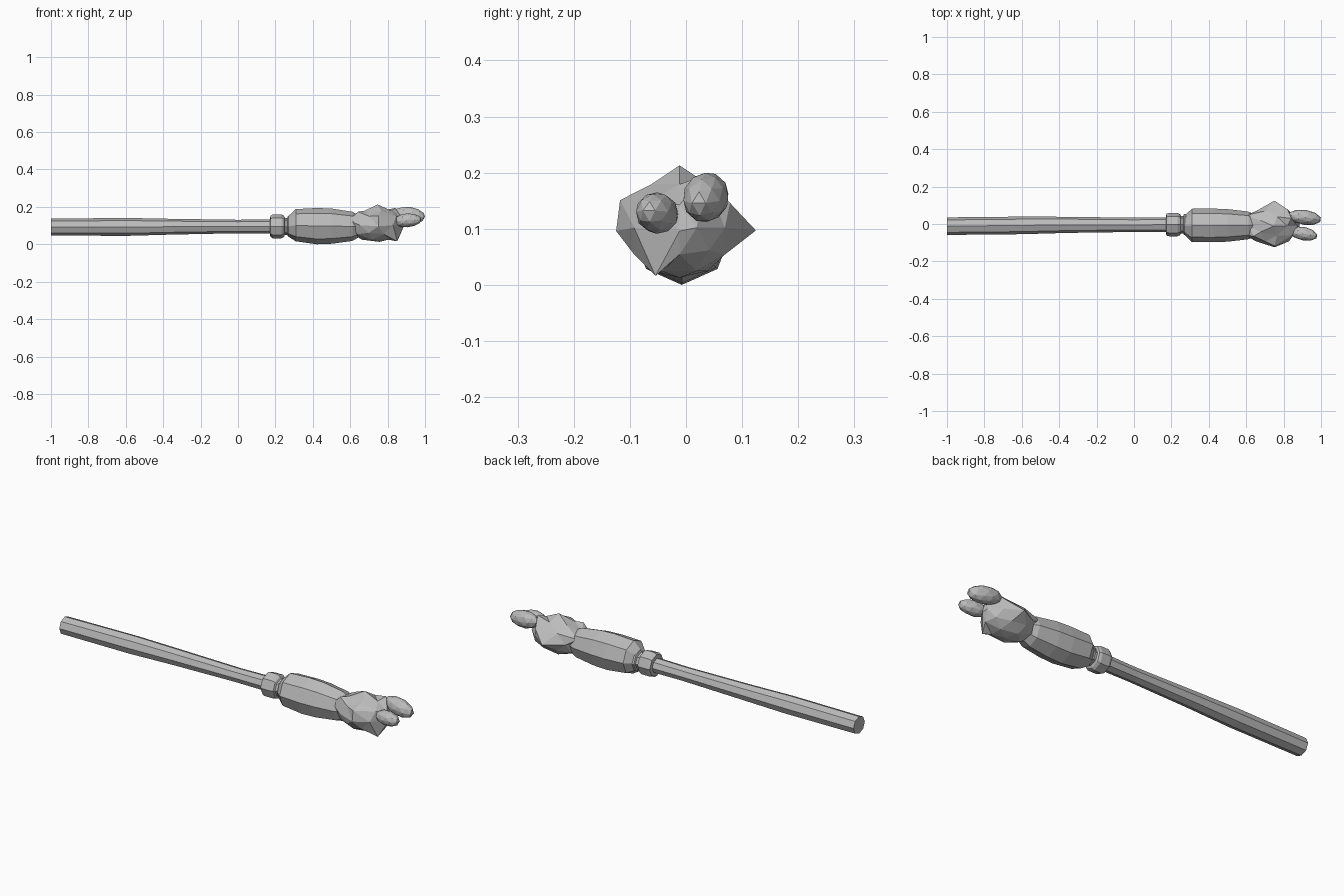
import bpy, bmesh, math
from mathutils import Vector, Matrix

if "Cube" in bpy.data.objects:
    bpy.data.objects.remove(bpy.data.objects["Cube"])

grey = bpy.data.materials.new("plain grey")
grey.diffuse_color = (0.5, 0.5, 0.5, 1)
grey.use_nodes = True
grey.node_tree.nodes["Principled BSDF"].inputs["Base Color"].default_value = grey.diffuse_color


def finish(name, bm):
    bmesh.ops.recalc_face_normals(bm, faces=bm.faces)
    me = bpy.data.meshes.new(name)
    bm.to_mesh(me)
    bm.free()
    me.materials.append(grey)
    ob = bpy.data.objects.new(name, me)
    bpy.context.collection.objects.link(ob)
    return ob


def tube(name, rings, sides=8):
    """Octagonal tube along x; each ring is (x, y centre, z centre, radius y, radius z)."""
    bm = bmesh.new()
    loops = []
    for x, cy, cz, ry, rz in rings:
        loops.append([bm.verts.new((x, cy + ry * math.sin(i * math.tau / sides),
                                    cz + rz * math.cos(i * math.tau / sides)))
                      for i in range(sides)])
    for a, b in zip(loops, loops[1:]):
        for i in range(sides):
            j = (i + 1) % sides
            bm.faces.new((a[i], a[j], b[j], b[i]))
    bm.faces.new(loops[0])
    bm.faces.new(loops[-1])
    return finish(name, bm)


def blob(name, centre, radii, yaw=0, pitch=0, pulls=()):
    """Faceted ellipsoid; each pull moves the nearest corner to a given point."""
    bm = bmesh.new()
    bmesh.ops.create_icosphere(bm, subdivisions=2, radius=1)
    m = (Matrix.Translation(centre) @ Matrix.Rotation(yaw, 4, 'Z')
         @ Matrix.Rotation(pitch, 4, 'Y') @ Matrix.Diagonal((*radii, 1)))
    bm.transform(m)
    free = list(bm.verts)
    for p in pulls:
        v = min(free, key=lambda w: (w.co - Vector(p)).length)
        v.co = p
        free.remove(v)
    return finish(name, bm)


# long slightly waisted handle
tube("handle", [(-1.0, -0.012, 0.096, 0.047, 0.045),
                (-0.6, -0.008, 0.097, 0.047, 0.048),
                (-0.35, -0.005, 0.098, 0.043, 0.042),
                (0.0, -0.005, 0.099, 0.038, 0.036),
                (0.2, -0.004, 0.1, 0.04, 0.038)])

# stepped collar
tube("collar", [(0.17, -0.004, 0.1, 0.04, 0.04),
                (0.172, -0.004, 0.1, 0.058, 0.056),
                (0.185, -0.004, 0.1, 0.062, 0.064),
                (0.232, -0.004, 0.1, 0.062, 0.064),
                (0.245, -0.004, 0.1, 0.056, 0.056),
                (0.25, -0.004, 0.1, 0.047, 0.045),
                (0.262, -0.004, 0.1, 0.047, 0.045),
                (0.266, -0.004, 0.1, 0.056, 0.055),
                (0.276, -0.004, 0.1, 0.056, 0.055)])

# thick wrap
tube("wrap", [(0.268, -0.008, 0.1, 0.05, 0.055),
              (0.308, -0.008, 0.106, 0.089, 0.086),
              (0.42, -0.008, 0.101, 0.09, 0.097),
              (0.5, -0.008, 0.101, 0.087, 0.094),
              (0.61, -0.008, 0.1, 0.074, 0.078),
              (0.66, -0.008, 0.1, 0.05, 0.05)])

# irregular head with pointed corners
blob("head", (0.74, -0.012, 0.106), (0.15, 0.1, 0.091), pulls=[
    (0.745, -0.012, 0.217), (0.75, 0.124, 0.101), (0.75, -0.125, 0.1),
    (0.75, -0.118, 0.155), (0.64, -0.065, 0.178), (0.84, 0.03, 0.198),
    (0.82, 0.078, 0.15), (0.755, -0.012, 0.017), (0.85, -0.055, 0.02),
    (0.885, -0.012, 0.1), (0.595, 0.045, 0.14), (0.59, -0.06, 0.13)])

# two small lobes at the tip
blob("upper_lobe", (0.912, 0.035, 0.16), (0.09, 0.04, 0.044),
     yaw=-0.15, pitch=0.12)
blob("lower_lobe", (0.905, -0.052, 0.132), (0.077, 0.036, 0.037),
     yaw=-0.2, pitch=-0.06)

# rest on the ground plane, centred
bpy.context.view_layer.update()
pts = [v.co for o in bpy.data.objects for v in o.data.vertices]
lo = [min(p[i] for p in pts) for i in range(3)]
hi = [max(p[i] for p in pts) for i in range(3)]
shift = Vector((-(lo[0] + hi[0]) / 2, -(lo[1] + hi[1]) / 2, -lo[2]))
for o in bpy.data.objects:
    o.data.transform(Matrix.Translation(shift))
